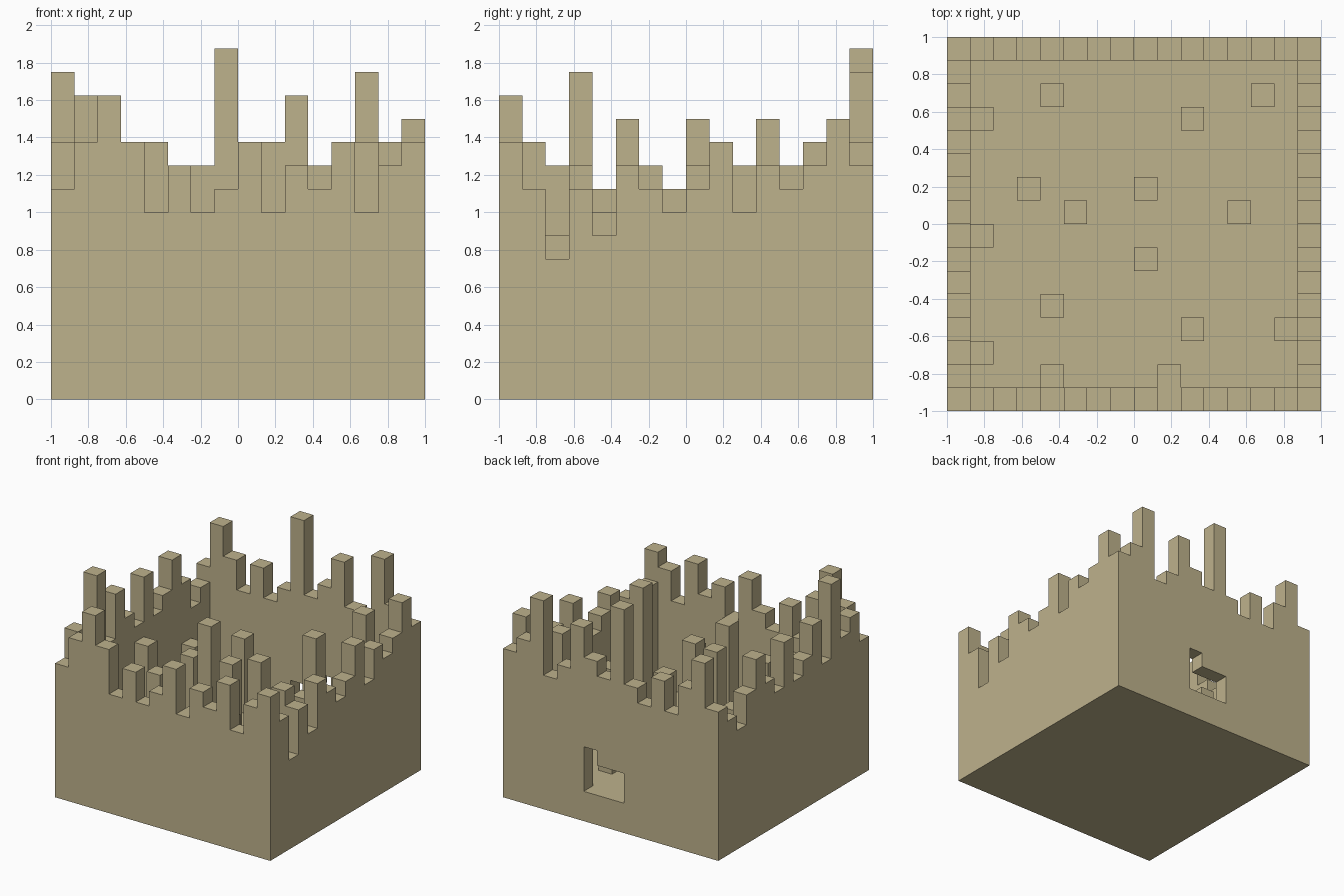
import bpy
import bmesh
from mathutils import Matrix, Vector

UNIT = 0.125          # edge of one block
SIZE = 16             # blocks along each side
FLOOR = 2             # floor thickness in blocks

cube = bpy.data.objects.get("Cube")
if cube:
    bpy.data.objects.remove(cube, do_unlink=True)

# Single sandstone colour
sand = bpy.data.materials.new("sandstone")
sand.use_nodes = True
colour = (0.515, 0.445, 0.262, 1)
sand.diffuse_color = colour
sand.node_tree.nodes["Principled BSDF"].inputs["Base Color"].default_value = colour


def add_box(bm, low, high):
    """Add a box between two corners given in block units."""
    low, high = Vector(low), Vector(high)
    middle = (low + high) / 2 - Vector((SIZE / 2, SIZE / 2, 0))
    matrix = Matrix.Translation(middle * UNIT) @ Matrix.Diagonal((high - low) * UNIT).to_4x4()
    bmesh.ops.create_cube(bm, size=1, matrix=matrix)


def add_column(bm, i, j, bottom, top):
    add_box(bm, (i, j, bottom), (i + 1, j + 1, top))


def finish(bm, name):
    """Turn the block mesh into a flat shaded object."""
    mesh = bpy.data.meshes.new(name)
    bm.to_mesh(mesh)
    bm.free()
    mesh.materials.append(sand)
    obj = bpy.data.objects.new(name, mesh)
    bpy.context.collection.objects.link(obj)
    return obj


def build_wall(name, heights, place, openings=None):
    """Raise a ragged wall; openings maps a column to its (sill, lintel)."""
    bm = bmesh.new()
    for n, height in enumerate(heights):
        if height is None:
            continue
        i, j = place(n)
        bottom = 0
        if openings and n in openings:
            sill, lintel = openings[n]
            add_column(bm, i, j, 0, sill)
            bottom = lintel
        add_column(bm, i, j, bottom, height)
    return finish(bm, name)


# Ragged wall tops, in blocks, running towards +x or +y
front = [9, 11, 13, 11, 8, 10, 8, 9, 11, 8, 10, 9, 11, 8, 10, 11]
back = [10, 13, 11, 9, 11, 9, 10, 15, 10, 11, 13, 10, 9, 14, 11, 10]
# Side walls skip the corners, which belong to the front and back walls
right = [None, 11, 10, 14, 9, 12, 10, 9, 12, 9, 10, 12, 10, 8, 9, None]
left = [None, 9, 6, 9, 7, 10, 9, 8, 9, 11, 8, 10, 9, 10, 12, None]

last = SIZE - 1
window = {7: (FLOOR, 4), 8: (FLOOR, 4), 9: (FLOOR, 5)}
build_wall("front_wall", front, lambda n: (n, 0))
build_wall("back_wall", back, lambda n: (n, last), window)
build_wall("right_wall", right, lambda n: (0, n))
build_wall("left_wall", left, lambda n: (last, n))

# Floor slab between the walls
bm = bmesh.new()
add_box(bm, (1, 1, 0), (last, last, FLOOR))
finish(bm, "floor")

# Free standing pillars: column, row, top
pillars = [
    (4, 1, 7), (9, 1, 8), (1, 2, 7), (10, 3, 7),
    (14, 3, 10), (4, 4, 8), (8, 6, 9), (1, 7, 8),
    (5, 8, 10), (12, 8, 7), (3, 9, 7), (8, 9, 8),
    (1, 12, 6), (10, 12, 9), (4, 13, 7), (13, 13, 11),
]
bm = bmesh.new()
for i, j, top in pillars:
    add_column(bm, i, j, FLOOR, top)
finish(bm, "pillars")
